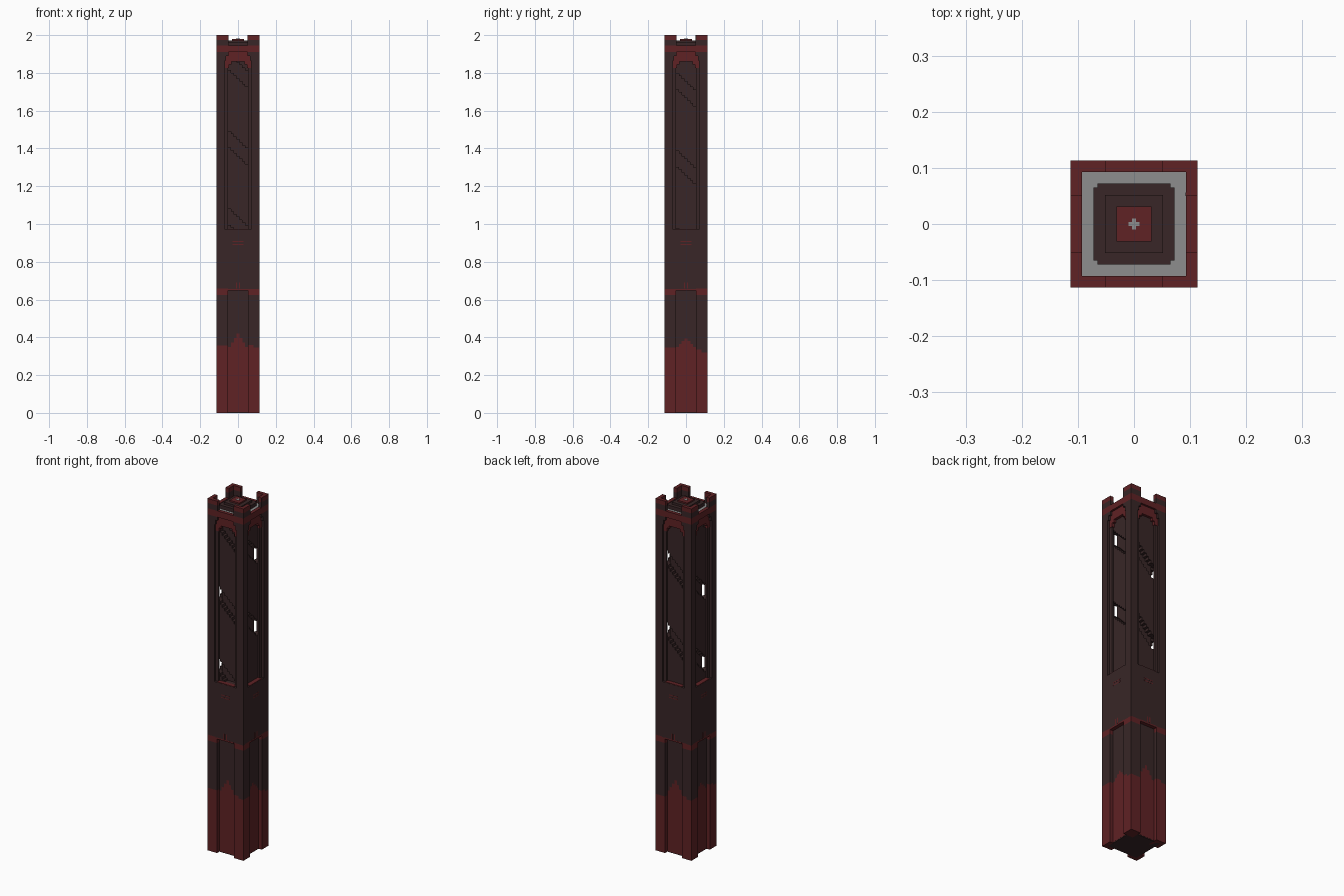
import bpy
import bmesh
from mathutils import Matrix, Vector
from math import pi

cube = bpy.data.objects.get("Cube")
if cube:
    bpy.data.objects.remove(cube, do_unlink=True)


def material(name, rgb):
    m = bpy.data.materials.new(name)
    m.use_nodes = True
    m.diffuse_color = (*rgb, 1)
    node = next(n for n in m.node_tree.nodes if n.type == "BSDF_PRINCIPLED")
    node.inputs["Base Color"].default_value = (*rgb, 1)
    node.inputs["Roughness"].default_value = 0.9
    return m


MATS = [material("dark brick", (0.040, 0.0194, 0.020)),
        material("red brick", (0.115, 0.016, 0.018)),
        material("grey stone", (0.27, 0.27, 0.27))]
DARK, RED, GREY = range(3)
parts = {}

W = 0.113      # half width of the tower
IN = 0.093     # inside of the outer wall layer
GAP = 0.0525   # half width of the recesses
POST = 0.07    # inner edge of the upper corner posts


def box(part, x0, x1, y0, y1, z0, z1, mat, turn=0):
    """Add a box to a part, turned about z by quarter turns."""
    if z1 - z0 < 1e-4:
        return
    bm = parts.setdefault(part, bmesh.new())
    centre = Vector((x0 + x1, y0 + y1, z0 + z1)) / 2
    m = (Matrix.Rotation(turn * pi / 2, 4, "Z") @ Matrix.Translation(centre)
         @ Matrix.Diagonal((x1 - x0, y1 - y0, z1 - z0, 1)))
    verts = bmesh.ops.create_cube(bm, size=1, matrix=m)["verts"]
    for f in {f for v in verts for f in v.link_faces}:
        f.material_index = mat


def pair(part, x0, x1, *rest):
    """Add a box and its mirror image across x = 0."""
    box(part, x0, x1, *rest)
    box(part, -x1, -x0, *rest)


def square(part, r, z0, z1, mat):
    box(part, -r, r, -r, r, z0, z1, mat)


# Solid cores
square("base_slab", IN - 0.001, 0, 0.006, DARK)
square("middle_band", W, 0.655, 0.97, DARK)
square("shaft_core", 0.06, 0.96, 1.95, DARK)

COLS = 7
STEP = 2 * GAP / COLS
TURN_RISE = 0.41
DROP = TURN_RISE / (4 * COLS)


def spiral_column(x0, x1, y0, y1, s, k):
    """Fill one column of the shaft wall, leaving the stair gap open."""
    for n in range(-2, 3):
        low = 1.49 - s * DROP + n * TURN_RISE
        high = low + TURN_RISE - 0.085
        low, high = max(low, 0.97), min(high, 1.93)
        if high > low:
            box("spiral_stair_wall", x0, x1, y0, y1, low, high, DARK, k)


for k in range(4):
    # Lower panels with a ragged red foot
    peak = 0.07 if k % 2 == 0 else 0.045
    for j in range(COLS):
        x = -GAP + j * STEP
        h = 0.35 + peak * (1 - abs(j - 3) / 3)
        box("lower_panel", x, x + STEP, -IN, 0, 0.004, h, RED, k)
        box("lower_panel", x, x + STEP, -IN, 0, h, 0.655, DARK, k)

    # Lower corner pillars, one per quarter turn
    foot = (0.36, 0.335, 0.355, 0.37)[k]
    for a, b, dz in ((GAP, 0.082, 0), (0.082, W, -0.014)):
        box("lower_pillar", a, b, -W, -GAP, 0, foot + dz, RED, k)
        box("lower_pillar", a, b, -W, -GAP, foot + dz, 0.625, DARK, k)
    box("pillar_capital", GAP, W, -W, -GAP, 0.625, 0.658, RED, k)
    box("panel_lintel", -GAP, GAP, -W - 0.0004, -IN, 0.648, 0.657, RED, k)

    # Small red bricks on the middle band
    pair("band_bricks", 0.004, 0.011, -W - 0.0006, -W + 0.01, 0.658, 0.69, RED, k)
    for z in (0.89, 0.904):
        box("band_bricks", -0.028, 0.028, -W - 0.0006, -W + 0.01, z, z + 0.005, RED, k)
    box("window_sill", -GAP, GAP, -W + 0.001, -0.088, 0.96, 0.973, RED, k)

    # Spiral stair wall inside the shaft
    for j in range(COLS):
        x = -GAP + j * STEP
        spiral_column(x, x + STEP, -0.088, -0.055, k * COLS + j, k)
    spiral_column(GAP, 0.088, -0.088, -GAP, k * COLS + COLS - 1, k)

    # Hollow upper corner posts with a thin inner jamb
    pair("upper_post", POST, W, -W, -IN, 0.97, 1.91, DARK, k)
    pair("inner_jamb", GAP, POST + 0.003, -0.1, -0.09, 0.97, 1.84, DARK, k)

    # Stepped outer arch
    for edge, z0, z1 in ((0.063, 1.865, 1.89), (0.05, 1.89, 1.91)):
        pair("outer_arch", edge, POST, -W, -IN, z0, z1, DARK, k)
    # Stepped red inner arch
    for edge, z0, z1 in ((0.048, 1.825, 1.845), (0.034, 1.845, 1.86)):
        pair("inner_arch", edge, POST + 0.003, -0.102, -0.086, z0, z1, RED, k)
    box("inner_arch", -POST, POST, -0.102, -0.086, 1.86, 1.915, RED, k)

    # Parapet band and corner merlons
    box("parapet", -W, W, -W, -IN, 1.91, 1.945, RED, k)
    pair("merlon", 0.05, W, -W, -IN, 1.945, 1.975, DARK, k)
    pair("merlon", 0.05, W, -W, -IN, 1.975, 2.0, RED, k)

# Dark brick set into one merlon top
box("merlon_brick", IN - 0.001, W + 0.0006, 0.05, 0.056, 1.96, 2.0, DARK)

# Walkway and stepped roof of the core
square("walkway", IN, 1.925, 1.94, GREY)
box("core_roof", -0.072, 0.072, -0.065, 0.065, 1.935, 1.96, DARK)
box("core_roof", -0.065, 0.065, -0.072, 0.072, 1.935, 1.96, DARK)
square("core_roof", 0.052, 1.96, 1.972, DARK)
square("roof_cap", 0.031, 1.972, 1.98, RED)
box("roof_cross", -0.01, 0.01, -0.0035, 0.0035, 1.975, 1.9815, GREY)
box("roof_cross", -0.0035, 0.0035, -0.01, 0.01, 1.975, 1.9812, GREY)

# Turn the collected parts into objects
for name, bm in parts.items():
    mesh = bpy.data.meshes.new(name)
    bm.to_mesh(mesh)
    bm.free()
    for m in MATS:
        mesh.materials.append(m)
    bpy.context.collection.objects.link(bpy.data.objects.new(name, mesh))
